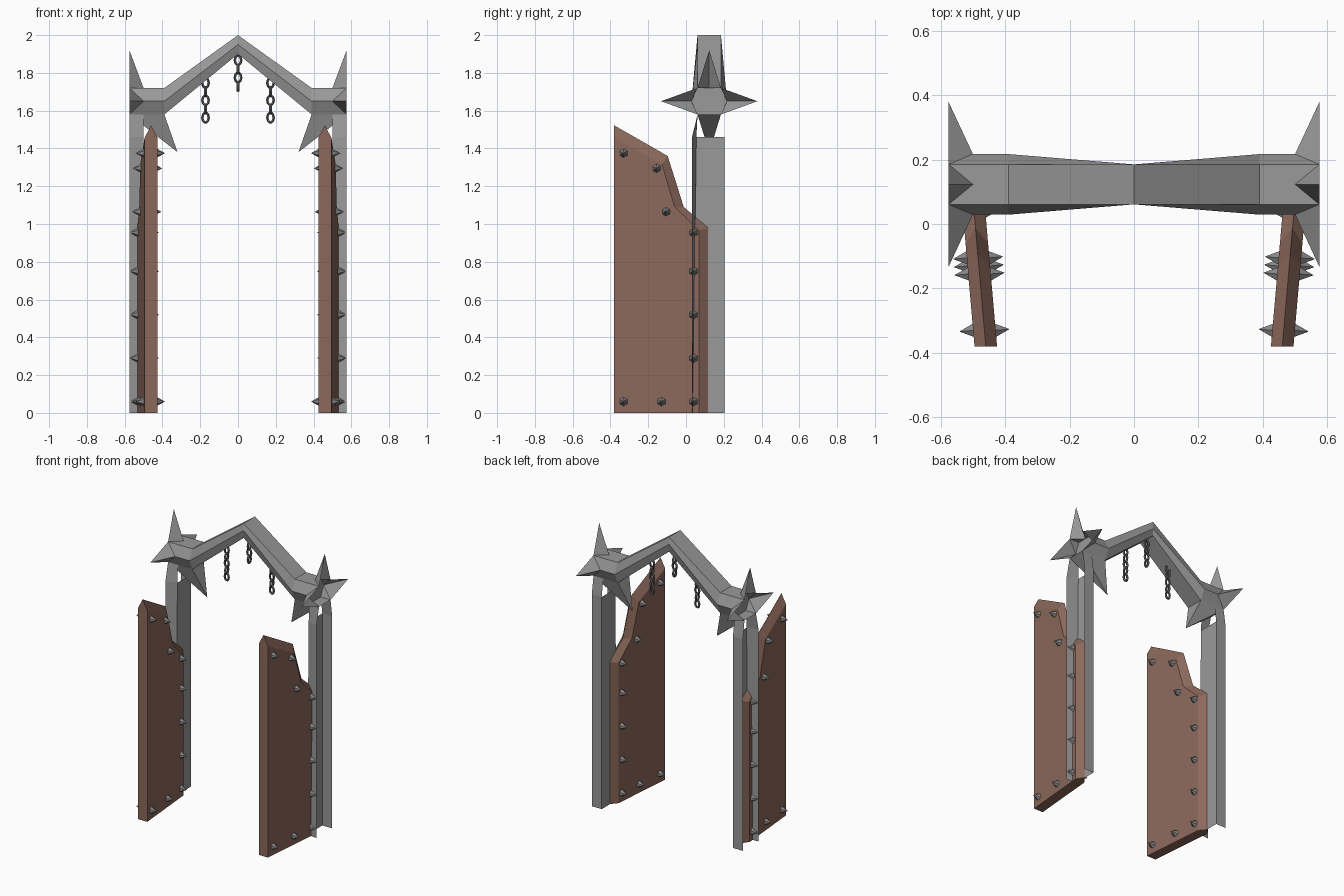
import bpy, bmesh, math
from mathutils import Vector, Matrix

if "Cube" in bpy.data.objects:
    bpy.data.objects.remove(bpy.data.objects["Cube"])


def material(name, rgb):
    m = bpy.data.materials.new(name)
    m.diffuse_color = (*rgb, 1)
    m.use_nodes = True
    m.node_tree.nodes["Principled BSDF"].inputs["Base Color"].default_value = m.diffuse_color
    return m


STEEL = material("grey steel", (0.32, 0.32, 0.32))
IRON = material("dark iron", (0.13, 0.13, 0.14))
STUD = material("stud metal", (0.25, 0.25, 0.26))
WOOD = material("brown wood", (0.26, 0.14, 0.105))


def finish(name, bm, mat, recalc=True):
    bmesh.ops.remove_doubles(bm, verts=bm.verts, dist=0.0001)
    if recalc:
        bmesh.ops.recalc_face_normals(bm, faces=bm.faces)
    me = bpy.data.meshes.new(name)
    bm.to_mesh(me)
    bm.free()
    me.materials.append(mat)
    ob = bpy.data.objects.new(name, me)
    bpy.context.collection.objects.link(ob)
    return ob


def face(bm, *pts):
    bm.faces.new([bm.verts.new(p) for p in pts])


CY = 0.123          # depth centre of the frame
HW = 0.062          # half width of the flat top of the beam
MW = 0.094          # half width of the beam at mid height
TOP, MID, LOW = 1.72, 1.65, 1.58

# peaked beam: hexagonal section that turns square at the apex
bm = bmesh.new()
rings = []
for x, top, mid, low, w in ((-0.5, TOP, MID, LOW, MW), (-0.39, TOP, MID, LOW, MW),
                            (0, 2.0, 1.95, 1.9, HW),
                            (0.39, TOP, MID, LOW, MW), (0.5, TOP, MID, LOW, MW)):
    sec = [(-HW, top), (HW, top), (w, mid), (HW, low), (-HW, low), (-w, mid)]
    rings.append([bm.verts.new((x, CY + y, z)) for y, z in sec])
for a, b in zip(rings, rings[1:]):
    for i in range(6):
        j = (i + 1) % 6
        bm.faces.new((a[i], a[j], b[j], b[i]))
bm.faces.new(rings[0])
bm.faces.new(rings[-1])
finish("arch_beam", bm, STEEL)

# door outline (depth, height): central ridge and inset side faces
RIDGE = [(-0.38, 0), (-0.38, 1.522), (-0.097, 1.36), (-0.012, 1.09), (0.117, 0.98), (0.117, 0)]
INSET = [(-0.38, 0), (-0.38, 1.455), (-0.127, 1.316), (-0.06, 1.09), (0.07, 0.965), (0.07, 0)]
STUDS = [(-0.33, 1.375), (-0.155, 1.295), (-0.105, 1.065), (0.04, 0.955), (0.04, 0.75),
         (0.04, 0.52), (0.04, 0.29), (0.04, 0.06), (-0.13, 0.06), (-0.33, 0.06)]


def door_x(y):
    return 0.46 + 0.087 * (y + 0.38)


for s, side in ((-1, "left"), (1, "right")):
    # open star: three spikes flaring outward from the beam end
    bm = bmesh.new()
    corners = [(-HW, TOP), (HW, TOP), (HW, LOW), (-HW, LOW)]
    mids = [(0, TOP), (MW, MID), (0, LOW), (-MW, MID)]
    tips = [(0, 1.92), (0.255, MID), None, (-0.255, MID)]

    def P(x, yz):
        return (s * x, CY + yz[0], yz[1])

    for i in range(4):
        if tips[i] is None:
            continue
        for c in (corners[i], corners[(i + 1) % 4]):
            face(bm, P(0.5, mids[i]), P(0.575, tips[i]), P(0.575, c))
            face(bm, P(0.5, mids[i]), P(0.575, c), P(0.5, c))
    # lower spike leaning inward
    tip = (s * 0.32, CY, 1.38)
    base = [(s * x, CY + y, LOW) for x, y in
            ((0.39, -HW), (0.575, -HW), (0.575, HW), (0.39, HW))]
    for i in range(4):
        face(bm, base[i], base[(i + 1) % 4], tip)
    face(bm, *base)
    finish(side + "_star", bm, STEEL)

    # post: channel open to the outside
    bm = bmesh.new()
    f_in, f_out, back = 0.055, 0.032, 0.203
    face(bm, (s * 0.575, f_out, 0), (s * 0.5, f_out + 0.004, 0),
         (s * 0.5, f_in, 1.46), (s * 0.575, f_out, 1.46))
    face(bm, (s * 0.575, f_out, 1.46), (s * 0.5, f_in, 1.46),
         (s * 0.5, CY - HW, LOW), (s * 0.575, CY - HW, LOW))
    face(bm, (s * 0.5, f_out + 0.004, 0), (s * 0.5, back, 0),
         (s * 0.5, back, 1.46), (s * 0.5, f_in, 1.46))
    face(bm, (s * 0.5, back, 0), (s * 0.575, back, 0),
         (s * 0.575, back, 1.46), (s * 0.5, back, 1.46))
    face(bm, (s * 0.5, back, 1.46), (s * 0.575, back, 1.46),
         (s * 0.575, CY + HW, LOW), (s * 0.5, CY + HW, LOW))
    finish(side + "_post", bm, STEEL)

    # door leaf with ridged top and hinge edge
    bm = bmesh.new()
    ridge = [(s * door_x(y), y, z) for y, z in RIDGE]
    bottom = []
    for t in (-0.035, 0.035):
        flat = [(s * (door_x(y) + t), y, z) for y, z in INSET]
        face(bm, *flat)
        for i in range(1, 5):
            face(bm, flat[i], flat[i + 1], ridge[i + 1], ridge[i])
        face(bm, flat[0], flat[1], ridge[1], ridge[0])
        face(bm, flat[0], flat[5], ridge[5], ridge[0])
    finish(side + "_door", bm, WOOD)

    # pointed studs on both faces of the door
    bm = bmesh.new()
    for y, z in STUDS:
        for d in (-1, 1):
            n = Vector((s * d, -0.087 * d, 0)).normalized()
            p = Vector((s * (door_x(y) + d * 0.034), y, z)) + n * 0.022
            rot = n.to_track_quat('Z', 'Y').to_matrix().to_4x4()
            bmesh.ops.create_cone(bm, cap_ends=True, segments=6, radius1=0.024, radius2=0,
                                  depth=0.044, matrix=Matrix.Translation(p) @ rot)
    finish(side + "_door_studs", bm, STUD)


# hanging chains of alternating oval links
def chain(name, x, top, count):
    bm = bmesh.new()
    n, m, r = 10, 5, 0.0075
    for k in range(count):
        zc = top - 0.033 - k * 0.046
        loops = []
        for i in range(n):
            a = 2 * math.pi * i / n
            c = Vector((0.016 * math.cos(a), 0, 0.025 * math.sin(a)))
            out = Vector((math.cos(a), 0, math.sin(a)))
            loop = []
            for j in range(m):
                b = 2 * math.pi * j / m
                q = c + out * r * math.cos(b) + Vector((0, r * math.sin(b), 0))
                if k % 2:
                    q = Vector((q.y, q.x, q.z))
                loop.append(bm.verts.new((x + q.x, CY + q.y, zc + q.z)))
            loops.append(loop)
        for i in range(n):
            a, b = loops[i], loops[(i + 1) % n]
            for j in range(m):
                bm.faces.new((a[j], a[(j + 1) % m], b[(j + 1) % m], b[j]))
    finish(name, bm, IRON)


chain("left_chain", -0.172, 1.78, 5)
chain("middle_chain", 0, 1.9, 4)
chain("right_chain", 0.172, 1.78, 5)
